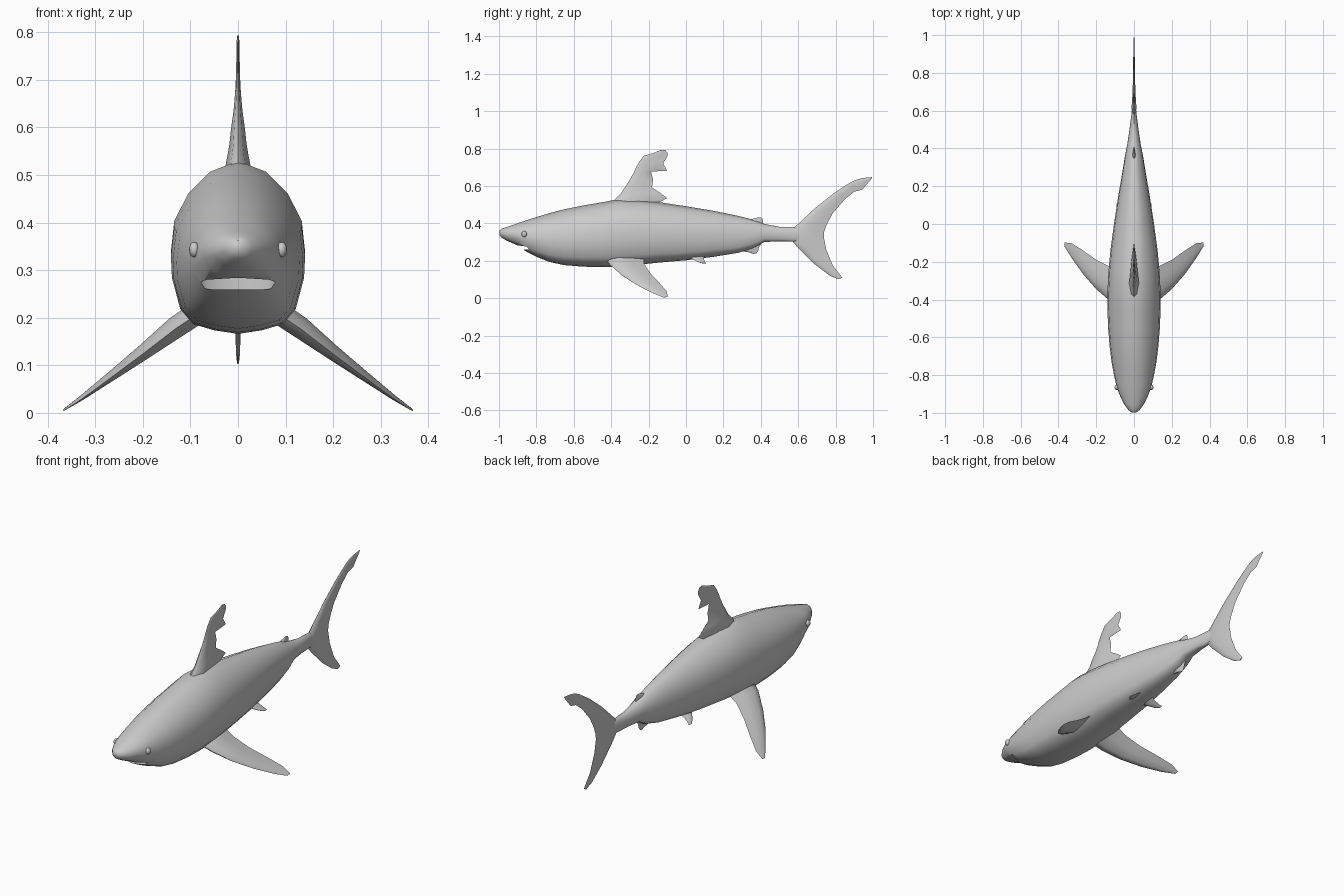
import bpy, bmesh, math
from mathutils import Vector

if "Cube" in bpy.data.objects:
    bpy.data.objects.remove(bpy.data.objects["Cube"], do_unlink=True)

skin = bpy.data.materials.new("shark_grey")
skin.use_nodes = True
GREY = (0.6, 0.6, 0.6, 1)
skin.diffuse_color = GREY
skin.node_tree.nodes["Principled BSDF"].inputs["Base Color"].default_value = GREY


def smooth(ob, angle=50):
    bpy.ops.object.select_all(action='DESELECT')
    ob.select_set(True)
    bpy.context.view_layer.objects.active = ob
    bpy.ops.object.shade_smooth_by_angle(angle=math.radians(angle))


def finish(name, bm):
    bmesh.ops.recalc_face_normals(bm, faces=bm.faces)
    me = bpy.data.meshes.new(name)
    bm.to_mesh(me)
    bm.free()
    me.materials.append(skin)
    ob = bpy.data.objects.new(name, me)
    bpy.context.collection.objects.link(ob)
    return ob


def loft(name, rings):
    """Skin a list of equal-length closed rings and cap both ends."""
    bm = bmesh.new()
    loops = [[bm.verts.new(p) for p in r] for r in rings]
    n = len(rings[0])
    for a, b in zip(loops, loops[1:]):
        for i in range(n):
            j = (i + 1) % n
            bm.faces.new((a[i], a[j], b[j], b[i]))
    bm.faces.new(loops[0])
    bm.faces.new(loops[-1][::-1])
    return finish(name, bm)


# Lens section: (position along the chord, share of the thickness)
LENS = [(0, 0), (.06, .55), (.3, 1), (.65, .6), (1, 0), (.65, -.6), (.3, -1), (.06, -.55)]


def fin(name, rows, normal=(1, 0, 0)):
    """Rows of (leading point, trailing point, half thickness)."""
    n = Vector(normal).normalized()
    rings = [[Vector(a).lerp(Vector(b), t) + n * h * k for t, k in LENS] for a, b, h in rows]
    ob = loft(name, rings)
    smooth(ob)
    return ob


def mid_fin(name, rows):
    """Fin on the centre plane: rows of (y, z, y, z, half thickness)."""
    return fin(name, [((0, a, b), (0, c, d), h) for a, b, c, d, h in rows])


# Body: y, top z, bottom z, half width
STATIONS = [
    (-.998, .362, .338, .012), (-.985, .372, .323, .030), (-.955, .382, .306, .052),
    (-.91, .397, .287, .074), (-.875, .410, .262, .088), (-.84, .421, .242, .097),
    (-.80, .434, .222, .106), (-.73, .455, .194, .119), (-.65, .476, .177, .129),
    (-.55, .496, .169, .137), (-.45, .513, .166, .141), (-.36, .530, .169, .141),
    (-.25, .526, .180, .135), (-.14, .513, .191, .125), (0, .492, .203, .106),
    (.15, .467, .222, .083), (.28, .440, .243, .061), (.36, .420, .268, .048),
    (.42, .397, .301, .036), (.50, .382, .304, .024), (.58, .380, .302, .014),
    (.66, .365, .315, .006)]
# Half section: (share of half width, share of height)
HALF = [(0, 0), (.36, .022), (.67, .06), (.86, .15), (.985, .34), (1, .47),
        (.95, .65), (.74, .81), (.42, .935), (0, 1)]


def body_ring(y, top, bot, w):
    right = []
    round_share = min(1, max(0, (-.75 - y) / .2))     # rounder at the snout
    for k, f in HALF:
        oval = 2 * math.sqrt(max(0, f * (1 - f)))
        k = k + (oval - k) * round_share * .7
        right.append((k * w, y, bot + f * (top - bot)))
    return right + [(-x, yy, z) for x, yy, z in right[-2:0:-1]]


body = loft("body", [body_ring(*s) for s in STATIONS])

# Mouth: a slot wrapped around the jaw, cut out of the body
slot = []
for x, z0, z1, yb in [(-.088, .268, .272, -.86), (-.065, .260, .280, -.835), (0, .259, .284, -.82),
                      (.065, .260, .280, -.835), (.088, .268, .272, -.86)]:
    slot.append([(x, -.95, z0), (x, -.95, z1), (x, yb, z1), (x, yb, z0)])
cutter = loft("mouth_cutter", slot)
cutter.hide_render = True
mod = body.modifiers.new("mouth", 'BOOLEAN')
mod.operation = 'DIFFERENCE'
mod.solver = 'EXACT'
mod.object = cutter
bpy.context.view_layer.objects.active = body
bpy.ops.object.modifier_apply(modifier="mouth")
bpy.data.objects.remove(cutter, do_unlink=True)
smooth(body)

# Dorsal fin with a ragged, notched rear edge
mid_fin("dorsal_fin", [
    (-.41, .49, -.16, .49, .026), (-.385, .525, -.145, .512, .026), (-.365, .545, -.10, .535, .022),
    (-.345, .565, -.14, .565, .018), (-.325, .595, -.182, .592, .015), (-.297, .64, -.176, .635, .009),
    (-.278, .675, -.187, .677, .006), (-.272, .69, -.10, .682, .005), (-.25, .73, -.122, .72, .004),
    (-.225, .762, -.10, .758, .003), (-.17, .778, -.10, .778, .003), (-.135, .793, -.11, .792, .002)])

# Tail fin, swept from the upper tip to the lower tip
mid_fin("tail_fin", [
    (.995, .648, .993, .640, .001), (.94, .642, .965, .607, .003), (.905, .632, .942, .580, .003),
    (.875, .617, .900, .570, .004), (.795, .565, .850, .530, .005), (.69, .482, .785, .455, .007),
    (.615, .412, .755, .400, .010), (.57, .37, .738, .355, .013), (.56, .315, .737, .325, .013),
    (.60, .268, .750, .260, .010), (.69, .180, .785, .175, .006), (.77, .120, .822, .128, .004),
    (.815, .102, .835, .110, .002)])

# Small fins near the tail
mid_fin("rear_dorsal_fin", [
    (.32, .41, .43, .385, .010), (.345, .422, .412, .40, .008),
    (.365, .427, .412, .418, .005), (.385, .432, .405, .430, .002)])
mid_fin("anal_fin", [
    (.28, .265, .41, .305, .010), (.31, .25, .392, .275, .008),
    (.34, .245, .385, .252, .005), (.36, .237, .375, .239, .002)])

# Paired parts: pectoral fins, pelvic fins and eyes
for side, s in (("left", 1), ("right", -1)):
    pec = [(.07, -.435, -.225, .222, .024), (.13, -.405, -.225, .182, .023), (.20, -.345, -.190, .128, .016),
           (.27, -.265, -.140, .076, .010), (.33, -.180, -.102, .032, .005), (.367, -.120, -.098, .004, .001)]
    fin(side + "_pectoral_fin", [((s * x, a, z - .004 * (h > .002)), (s * x, b, z + .004), h)
                                 for x, a, b, z, h in pec], (s * .6, 0, .8))
    pel = [(.03, .00, .10, .228, .010), (.055, .03, .095, .212, .007),
           (.08, .06, .10, .196, .004), (.092, .085, .108, .187, .001)]
    fin(side + "_pelvic_fin", [((s * x, a, z), (s * x, b, z), h) for x, a, b, z, h in pel], (s * .5, 0, .86))

    bpy.ops.mesh.primitive_uv_sphere_add(segments=12, ring_count=8, radius=1, location=(s * .092, -.865, .343))
    eye = bpy.context.object
    eye.name = side + "_eye"
    eye.scale = (.011, .014, .016)
    eye.data.materials.append(skin)
    smooth(eye, 80)
